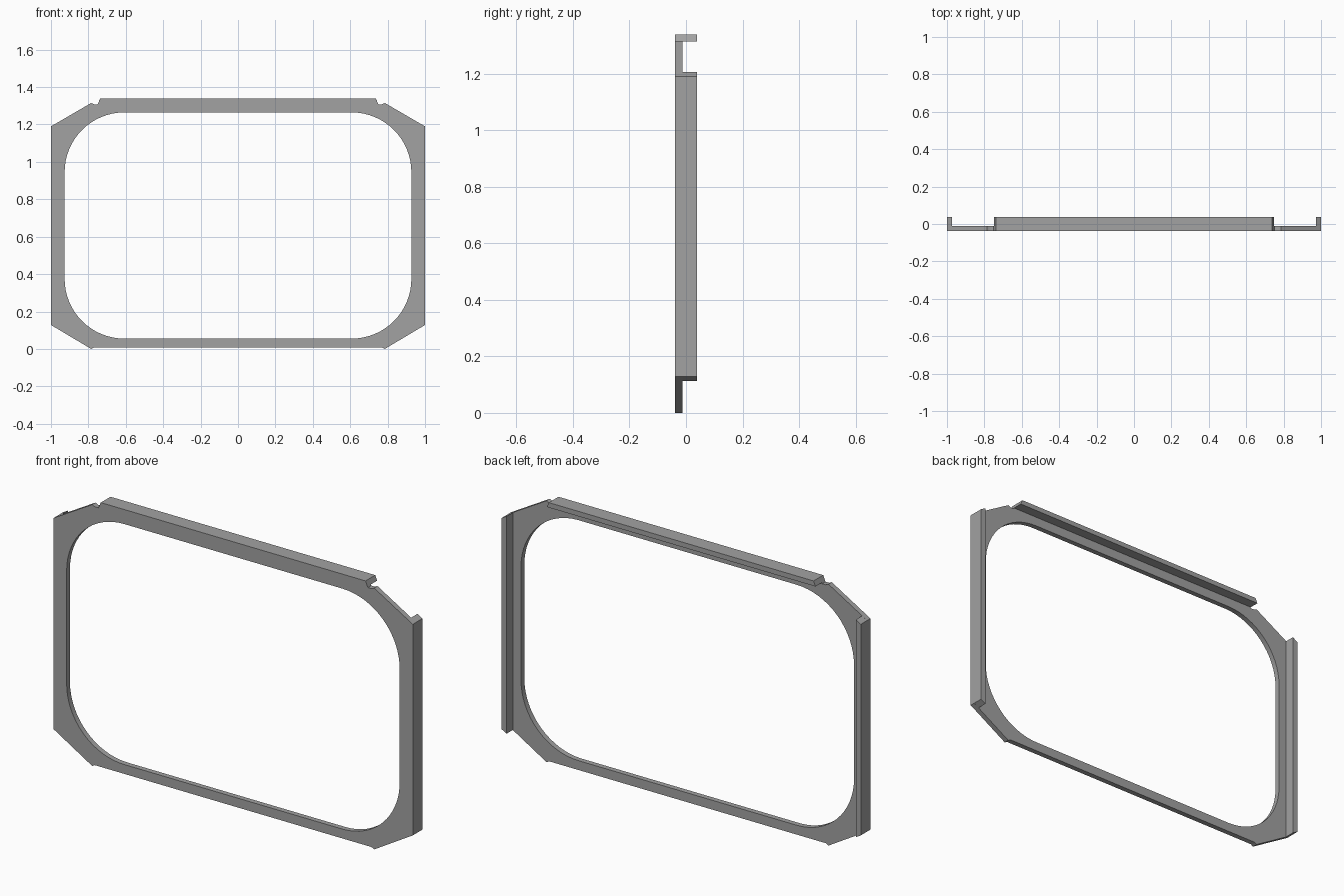
import bpy, bmesh, math

cube = bpy.data.objects.get("Cube")
if cube:
    bpy.data.objects.remove(cube, do_unlink=True)

GREY = (0.36, 0.36, 0.36, 1)
mat = bpy.data.materials.new("grey")
mat.use_nodes = True
mat.diffuse_color = GREY
mat.node_tree.nodes["Principled BSDF"].inputs["Base Color"].default_value = GREY

FRONT, PLATE_BACK, BACK = -0.0385, -0.012, 0.0385


def prism(name, loops, y0, y1):
    """Fill closed x-z loops (inner ones become holes) and extrude from y0 to y1."""
    curve = bpy.data.curves.new(name, "CURVE")
    curve.dimensions = "2D"
    curve.fill_mode = "BOTH"
    curve.extrude = (y1 - y0) / 2
    for loop in loops:
        spline = curve.splines.new("POLY")
        spline.points.add(len(loop) - 1)
        for point, (x, z) in zip(spline.points, loop):
            point.co = (x, z, 0, 1)
        spline.use_cyclic_u = True
    obj = bpy.data.objects.new(name, curve)
    bpy.context.collection.objects.link(obj)
    bpy.ops.object.select_all(action="DESELECT")
    obj.select_set(True)
    bpy.context.view_layer.objects.active = obj
    bpy.ops.object.convert(target="MESH")
    obj = bpy.context.object
    obj.rotation_euler.x = math.pi / 2
    obj.location.y = (y0 + y1) / 2
    bpy.ops.object.transform_apply(location=True, rotation=True, scale=True)
    # Weld caps to walls and face everything outwards
    bm = bmesh.new()
    bm.from_mesh(obj.data)
    bmesh.ops.remove_doubles(bm, verts=bm.verts, dist=1e-5)
    bmesh.ops.recalc_face_normals(bm, faces=bm.faces)
    bm.to_mesh(obj.data)
    bm.free()
    obj.data.materials.clear()
    obj.data.materials.append(mat)
    bpy.ops.object.shade_smooth_by_angle(angle=math.radians(30))
    return obj


def mirrored(half):
    return half + [(-x, z) for x, z in reversed(half)]


def rounded_rect(x, z0, z1, r, steps=16):
    centres = [(x - r, z1 - r), (r - x, z1 - r), (r - x, z0 + r), (x - r, z0 + r)]
    return [(cx + r * math.cos(a), cz + r * math.sin(a))
            for q, (cx, cz) in enumerate(centres)
            for a in [math.pi / 2 * (q + i / steps) for i in range(steps + 1)]]


# Front plate with chamfered corners, small notches and a rounded opening
outline = mirrored([(0.77, 0.008), (0.785, 0), (1, 0.128), (1, 1.19),
                    (0.785, 1.315), (0.77, 1.308), (0.75, 1.308), (0.737, 1.338)])
prism("front_plate", [outline, rounded_rect(0.927, 0.055, 1.265, 0.32)], FRONT, PLATE_BACK)

# Top lip reaching back
prism("top_lip", [mirrored([(0.748, 1.313), (0.737, 1.338)])], PLATE_BACK, BACK)

# Side flanges, ends following the corner chamfers
for side, s in (("left", 1), ("right", -1)):
    prism(side + "_flange", [[(s, 0.128), (s, 1.19), (0.972 * s, 1.206), (0.972 * s, 0.112)]],
          PLATE_BACK, BACK)
